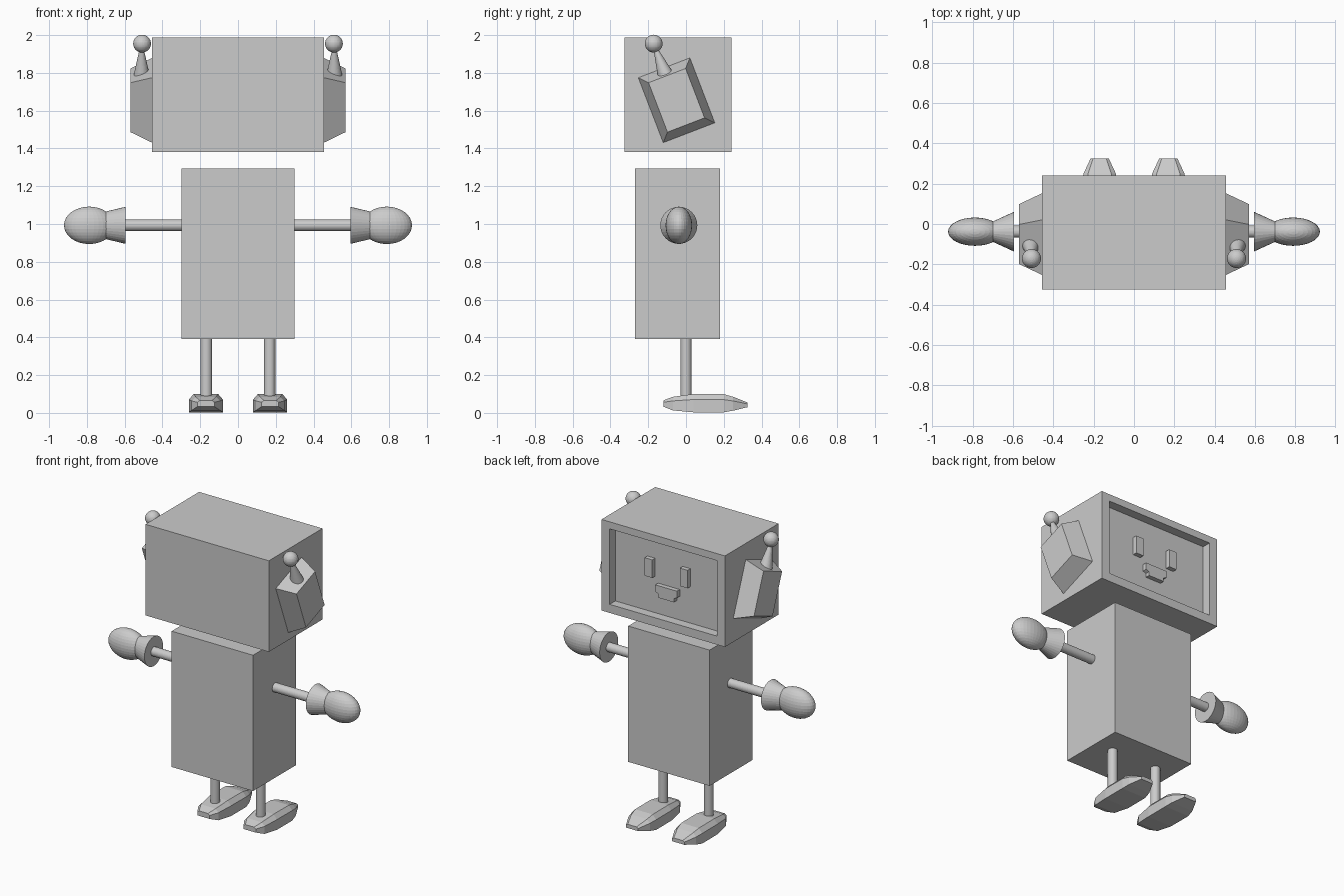
import bpy, bmesh, math
from mathutils import Vector, Matrix

if "Cube" in bpy.data.objects:
    bpy.data.objects.remove(bpy.data.objects["Cube"])

grey = bpy.data.materials.new("light grey")
grey.diffuse_color = (0.6, 0.6, 0.6, 1)
grey.use_nodes = True
grey.node_tree.nodes["Principled BSDF"].inputs["Base Color"].default_value = grey.diffuse_color


def finish(name, bm, smooth=False):
    bmesh.ops.recalc_face_normals(bm, faces=bm.faces)
    me = bpy.data.meshes.new(name)
    bm.to_mesh(me)
    bm.free()
    me.materials.append(grey)
    ob = bpy.data.objects.new(name, me)
    bpy.context.collection.objects.link(ob)
    return ob


def loft(name, rings):
    """Skin a list of equal-length point rings and cap both ends."""
    bm = bmesh.new()
    vs = [[bm.verts.new(p) for p in r] for r in rings]
    n = len(rings[0])
    for a, b in zip(vs, vs[1:]):
        for i in range(n):
            j = (i + 1) % n
            bm.faces.new((a[i], a[j], b[j], b[i]))
    bm.faces.new(vs[0])
    bm.faces.new(vs[-1])
    return finish(name, bm)


def box(name, lo, hi):
    return loft(name, [[(lo[0], lo[1], z), (hi[0], lo[1], z),
                        (hi[0], hi[1], z), (lo[0], hi[1], z)] for z in (lo[2], hi[2])])


def rod(name, a, b, r1, r2):
    a, b = Vector(a), Vector(b)
    bm = bmesh.new()
    rot = (b - a).to_track_quat('Z', 'Y').to_matrix().to_4x4()
    bmesh.ops.create_cone(bm, cap_ends=True, segments=32, radius1=r1, radius2=r2,
                          depth=(b - a).length, matrix=Matrix.Translation((a + b) / 2) @ rot)
    return finish(name, bm)


def ball(name, c, radii):
    bm = bmesh.new()
    bmesh.ops.create_uvsphere(bm, u_segments=32, v_segments=16, radius=1,
                              matrix=Matrix.Translation(c) @ Matrix.Diagonal((*radii, 1)))
    return finish(name, bm)


def rect_y(y, hw, z0, z1):
    return [(-hw, y, z0), (hw, y, z0), (hw, y, z1), (-hw, y, z1)]


# head with a recessed screen on the +y side
loft("head", [rect_y(-0.325, 0.455, 1.38, 1.987), rect_y(0.24, 0.455, 1.38, 1.987),
              rect_y(0.24, 0.395, 1.437, 1.94), rect_y(0.18, 0.395, 1.437, 1.94)])
box("body", (-0.3, -0.27, 0.39), (0.3, 0.18, 1.295))

# mouth plate with clipped lower corners
mouth = [(-0.08, 0.04), (0.08, 0.04), (0.08, -0.005), (0.058, -0.015),
         (0.058, -0.04), (-0.058, -0.04), (-0.058, -0.015), (-0.08, -0.005)]
loft("mouth", [[(x, y, 1.60 + z) for x, z in mouth] for y in (0.175, 0.21)])

# foot sections: y, half width, bottom, top
foot = [(-0.12, 0.045, 0.033, 0.066), (-0.07, 0.075, 0.013, 0.085), (0.04, 0.09, 0.003, 0.1),
        (0.2, 0.09, 0.003, 0.099), (0.25, 0.08, 0.012, 0.085), (0.325, 0.045, 0.03, 0.055)]

tilt = math.radians(21)
ca, sa = math.cos(tilt), math.sin(tilt)


def ear_ring(x, hw, hh):
    return [(x, -0.05 + u * ca - v * sa, 1.655 + u * sa + v * ca)
            for u, v in ((-hw, -hh), (hw, -hh), (hw, hh), (-hw, hh))]


def oval(x, ry, rz):
    return [(x, -0.038 + ry * math.cos(t), 0.993 + rz * math.sin(t))
            for t in (math.tau * i / 32 for i in range(32))]


for s, side in ((-1, "left"), (1, "right")):
    # eyes
    box(side + "_eye", (s * 0.13 - 0.028, 0.175, 1.68), (s * 0.13 + 0.028, 0.21, 1.80))
    # tilted ear block with antenna
    loft(side + "_ear", [ear_ring(s * 0.45, 0.148, 0.186), ear_ring(s * 0.57, 0.105, 0.14)])
    rod(side + "_antenna", (s * 0.51, -0.107, 1.785), (s * 0.51, -0.16, 1.923), 0.043, 0.012)
    ball(side + "_antenna_ball", (s * 0.508, -0.171, 1.955), (0.047, 0.047, 0.047))
    # arm, cuff and mitten hand
    rod(side + "_arm", (s * 0.29, -0.038, 0.993), (s * 0.61, -0.038, 0.993), 0.03, 0.03)
    loft(side + "_cuff", [oval(s * 0.595, 0.098, 0.098), oval(s * 0.7, 0.05, 0.073)])
    ball(side + "_hand", (s * 0.788, -0.038, 0.993), (0.133, 0.07, 0.099))
    # leg and foot
    rod(side + "_leg", (s * 0.168, 0, 0.07), (s * 0.168, 0, 0.4), 0.03, 0.03)
    loft(side + "_foot", [[(s * 0.17 + w * k, y, z) for k, z in
                           ((-1, b), (1, b), (1, b + 0.7 * (t - b)), (0.72, t),
                            (-0.72, t), (-1, b + 0.7 * (t - b)))] for y, w, b, t in foot])
